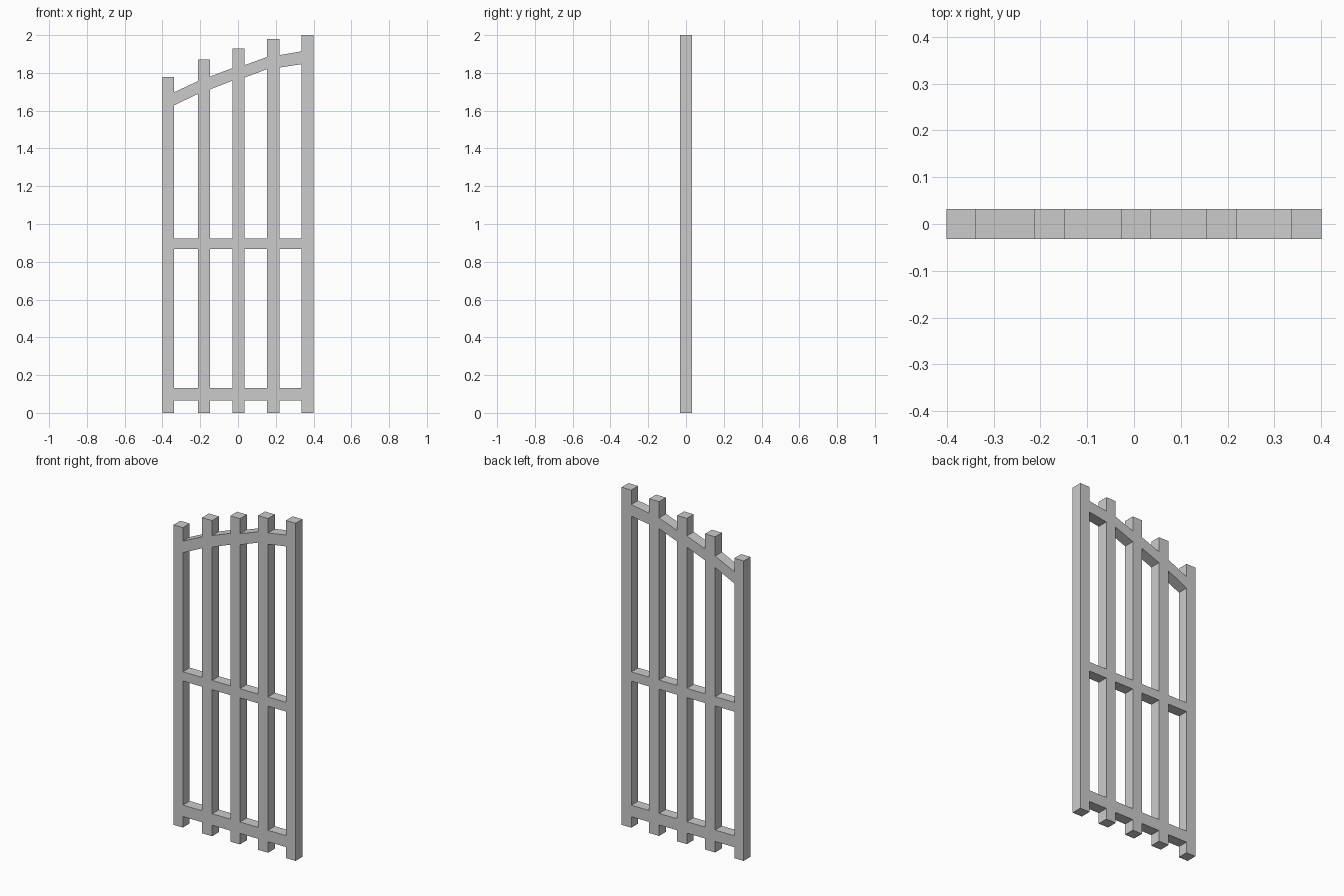
import bpy

if "Cube" in bpy.data.objects:
    bpy.data.objects.remove(bpy.data.objects["Cube"])

HALF = 0.032  # half depth, shared by every bar so faces sit flush

def bar(name, x0, x1, left, right):
    """Solid bar from x0 to x1; left/right are (bottom z, top z) at each end."""
    profile = [(x0, left[0]), (x1, right[0]), (x1, right[1]), (x0, left[1])]
    verts = [(x, y, z) for y in (-HALF, HALF) for x, z in profile]
    faces = [(0, 1, 2, 3), (7, 6, 5, 4)]
    faces += [(i, i + 4, (i + 1) % 4 + 4, (i + 1) % 4) for i in range(4)]
    mesh = bpy.data.meshes.new(name)
    mesh.from_pydata(verts, [], faces)
    obj = bpy.data.objects.new(name, mesh)
    bpy.context.collection.objects.link(obj)
    return obj

# Upright slats: left edge, right edge, top height
slats = [(-0.40, -0.339, 1.777), (-0.213, -0.147, 1.87), (-0.028, 0.035, 1.93),
         (0.154, 0.219, 1.98), (0.336, 0.40, 2.0)]
for i, (x0, x1, top) in enumerate(slats):
    bar(f"slat_{i + 1}", x0, x1, (0, top), (0, top))

# Arched top rail: (bottom, top) at both ends of each gap
arch = [((1.628, 1.697), (1.688, 1.756)), ((1.713, 1.781), (1.759, 1.826)),
        ((1.775, 1.841), (1.820, 1.884)), ((1.828, 1.894), (1.846, 1.914))]

# Rails fitted into the gaps between neighbouring slats
for i in range(4):
    x0, x1 = slats[i][1], slats[i + 1][0]
    bar(f"bottom_rail_{i + 1}", x0, x1, (0.065, 0.133), (0.065, 0.133))
    bar(f"middle_rail_{i + 1}", x0, x1, (0.868, 0.923), (0.868, 0.923))
    bar(f"top_rail_{i + 1}", x0, x1, *arch[i])
